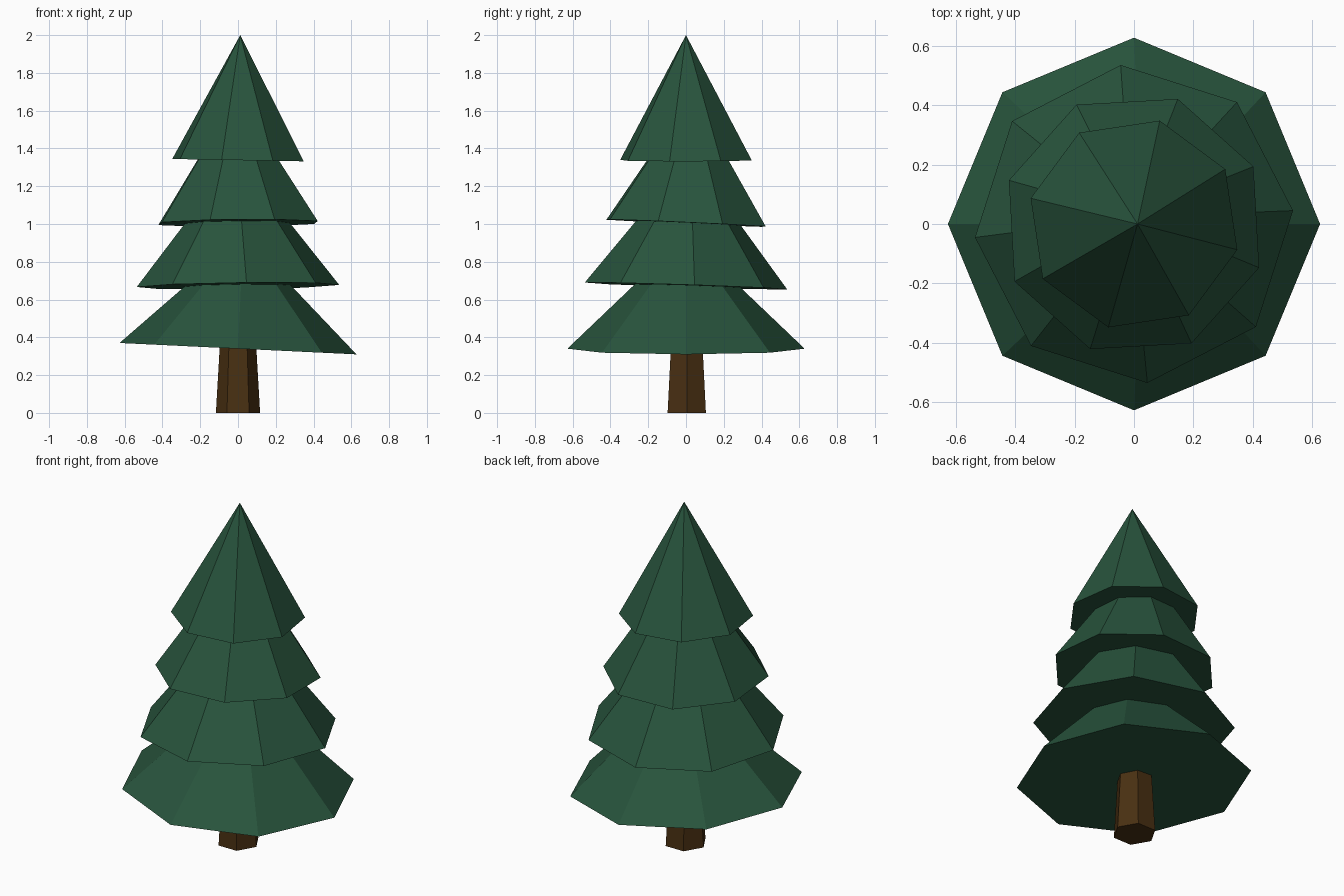
import bpy, bmesh
from math import sin, cos, pi, radians
from mathutils import Matrix, Vector

if "Cube" in bpy.data.objects:
    bpy.data.objects.remove(bpy.data.objects["Cube"])


def material(name, rgb):
    m = bpy.data.materials.new(name)
    m.diffuse_color = (*rgb, 1)
    m.use_nodes = True
    m.node_tree.nodes["Principled BSDF"].inputs["Base Color"].default_value = m.diffuse_color
    return m


green = material("pine green", (0.021, 0.088, 0.046))
brown = material("bark brown", (0.066, 0.029, 0.006))


def tapered(name, sides, r_base, r_top, height, mat, matrix):
    """Closed flat-faced cone (r_top = 0) or frustum standing on its base."""
    bm = bmesh.new()

    def ring(r, z):
        return [bm.verts.new((r * cos(2 * pi * i / sides), r * sin(2 * pi * i / sides), z))
                for i in range(sides)]

    base = ring(r_base, 0)
    bm.faces.new(base[::-1])
    if r_top:
        top = ring(r_top, height)
        bm.faces.new(top)
    else:
        tip = bm.verts.new((0, 0, height))
    for i in range(sides):
        j = (i + 1) % sides
        upper = [top[j], top[i]] if r_top else [tip]
        bm.faces.new([base[i], base[j]] + upper)
    bm.transform(matrix)
    mesh = bpy.data.meshes.new(name)
    bm.to_mesh(mesh)
    bm.free()
    mesh.materials.append(mat)
    obj = bpy.data.objects.new(name, mesh)
    bpy.context.collection.objects.link(obj)


# Hexagonal trunk, narrowing upward into the foliage
tapered("trunk", 6, 0.117, 0.088, 0.5, brown, Matrix.Translation((0, 0.004, 0)))

# Foliage tiers: base z, radius, height, turn (degrees), base slope along x and y
tiers = [
    (0.340, 0.628, 0.60, 0, -0.048, 0.0),
    (0.672, 0.538, 0.69, 4.8, 0.013, -0.033),
    (1.005, 0.447, 0.68, 25.7, 0.010, -0.045),
    (1.338, 0.359, 0.662, 31, -0.018, 0.0),
]
for n, (z, r, h, turn, sx, sy) in enumerate(tiers, 1):
    mtx = (Matrix.Translation((0, 0, z)) @ Matrix.Rotation(sy, 4, 'X')
           @ Matrix.Rotation(-sx, 4, 'Y') @ Matrix.Rotation(radians(turn), 4, 'Z'))
    tapered(f"foliage_tier_{n}", 8, r, 0, h, green, mtx)
